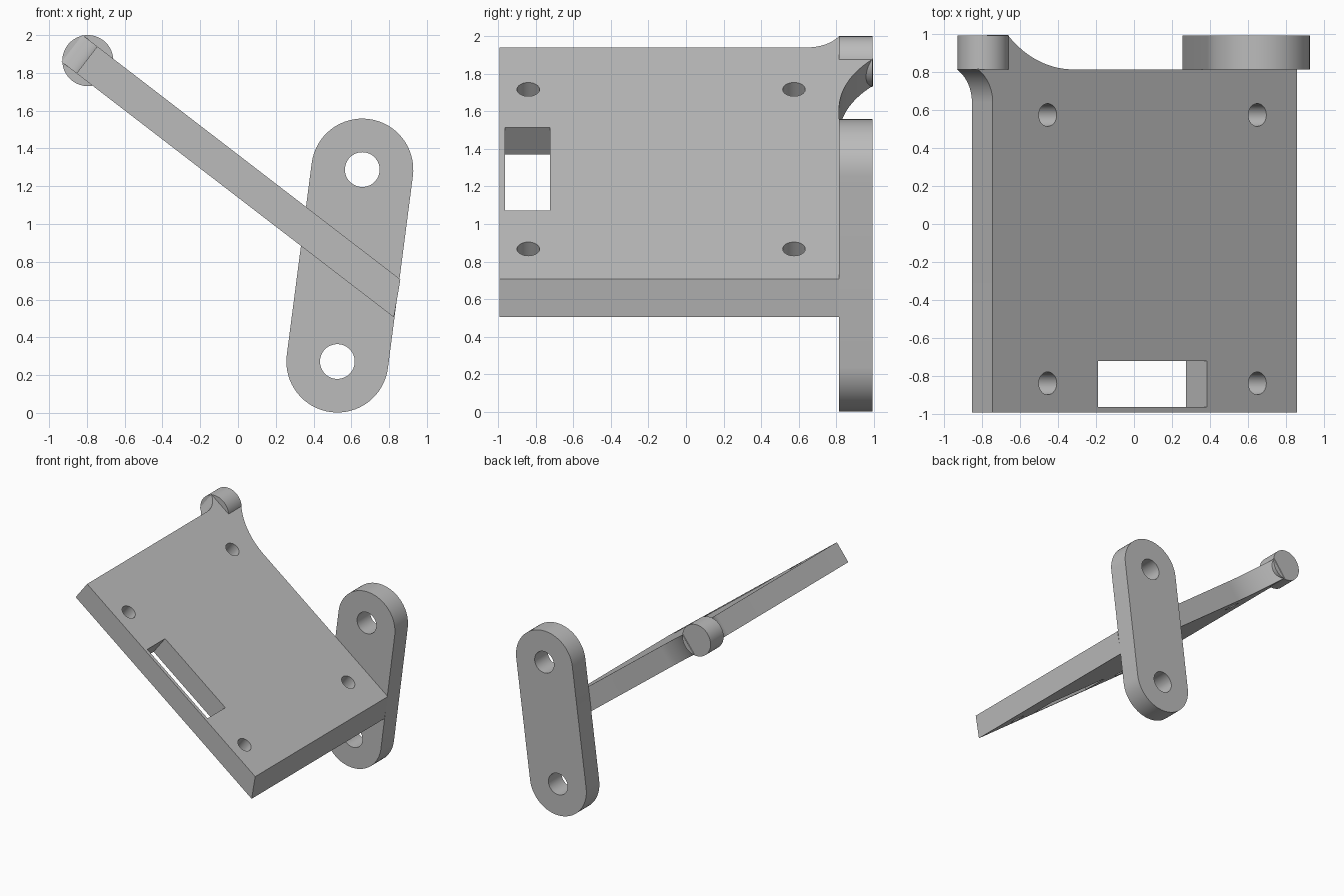
import bpy, bmesh
from math import sin, cos, pi, radians, atan2, asin
from mathutils import Matrix, Vector

cube = bpy.data.objects.get("Cube")
if cube:
    bpy.data.objects.remove(cube, do_unlink=True)

grey = bpy.data.materials.new("plain grey")
grey.use_nodes = True
colour = (0.5, 0.5, 0.5, 1)
grey.diffuse_color = colour
grey.node_tree.nodes["Principled BSDF"].inputs["Base Color"].default_value = colour

BACK, INNER, FRONT = 0.993, 0.815, -0.993
THICK = 0.18
TILT = Matrix.Translation((-0.745, 0, 1.94)) @ Matrix.Rotation(radians(37.55), 4, 'Y')
UPRIGHT = Matrix.Rotation(radians(90), 4, 'X')


def arc(cx, cy, r, a0, a1, n):
    return [(cx + r * cos(a0 + (a1 - a0) * i / n), cy + r * sin(a0 + (a1 - a0) * i / n))
            for i in range(n + 1)]


def circle(cx, cy, r, n=48):
    return arc(cx, cy, r, 0, 2 * pi, n)[:-1]


def prism(name, outlines, lo, hi, matrix):
    """Extrude closed outlines from lo to hi along local z."""
    bm = bmesh.new()
    for pts in outlines:
        face = bm.faces.new([bm.verts.new((x, y, lo)) for x, y in pts])
        new = bmesh.ops.extrude_face_region(bm, geom=[face])["geom"]
        bmesh.ops.translate(bm, vec=(0, 0, hi - lo),
                            verts=[v for v in new if isinstance(v, bmesh.types.BMVert)])
    bmesh.ops.recalc_face_normals(bm, faces=bm.faces)
    mesh = bpy.data.meshes.new(name)
    bm.to_mesh(mesh)
    bm.free()
    mesh.materials.append(grey)
    ob = bpy.data.objects.new(name, mesh)
    ob.matrix_world = matrix
    bpy.context.collection.objects.link(ob)
    return ob


def activate(ob):
    bpy.ops.object.select_all(action='DESELECT')
    ob.select_set(True)
    bpy.context.view_layer.objects.active = ob


def cut(ob, outlines, lo, hi, matrix):
    cutter = prism("cutter", outlines, lo, hi, matrix)
    cutter.hide_render = True
    activate(ob)
    mod = ob.modifiers.new("holes", 'BOOLEAN')
    mod.operation, mod.solver, mod.object = 'DIFFERENCE', 'EXACT', cutter
    bpy.ops.object.modifier_apply(modifier=mod.name)
    bpy.data.objects.remove(cutter, do_unlink=True)


def smooth(ob):
    activate(ob)
    bpy.ops.object.shade_smooth_by_angle(angle=radians(30))


# Sloping plate: outline along the slope, with concave sweeps into the round boss
LOW_END = 2.024
big_r, small_r = 0.615, 0.2
big_sweep = arc(0.536, INNER + big_r, big_r, -pi / 2, -pi / 2 - asin(0.436 / big_r), 20)
small_sweep = arc(-small_r, 0.642, small_r, pi / 3, 0, 12)
outline = [(0, FRONT), (LOW_END, FRONT), (LOW_END, INNER)]
outline += big_sweep + [(0, 0.9)] + small_sweep
plate = prism("sloping_plate", [outline], -THICK, 0, TILT)

# Slant the low end so it lines up with the link edge
for v in plate.data.vertices:
    if v.co.x > LOW_END - 0.01 and v.co.z < -0.1:
        v.co.x += 0.095

# Screw holes and slot
holes = [circle(u, y, 0.06, 32) for u in (0.366, 1.76) for y in (-0.84, 0.575)]
slot = [(0.70, -0.965), (1.425, -0.965), (1.425, -0.723), (0.70, -0.723)]
cut(plate, holes + [slot], -0.4, 0.2, TILT)
smooth(plate)

# Round boss at the high corner
boss = prism("round_boss", [circle(-0.795, 1.865, 0.135, 64)], -BACK, -INNER, UPRIGHT)
smooth(boss)

# Upright link with rounded ends and two pivot holes
top, bottom = Vector((0.658, 1.288)), Vector((0.526, 0.272))
lean = atan2(top.y - bottom.y, top.x - bottom.x) - pi / 2
capsule = arc(*top, 0.27, lean, lean + pi, 32) + arc(*bottom, 0.27, lean + pi, lean + 2 * pi, 32)
link = prism("upright_link", [capsule], -BACK, -INNER, UPRIGHT)
cut(link, [circle(*p, 0.092) for p in (top, bottom)], -1.2, -0.6, UPRIGHT)
smooth(link)
